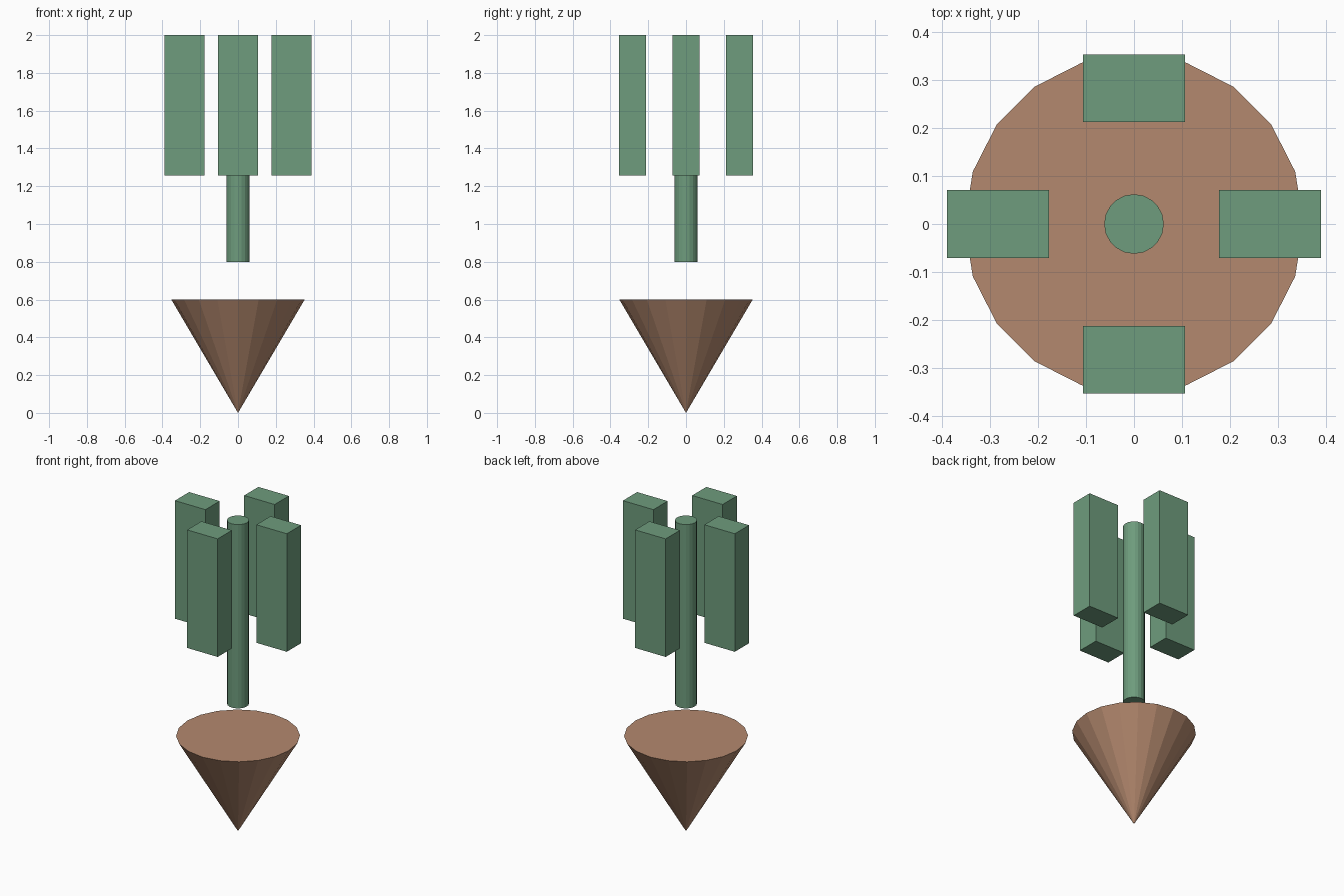
import bpy

if "Cube" in bpy.data.objects:
    bpy.data.objects.remove(bpy.data.objects["Cube"])


def material(name, rgb):
    mat = bpy.data.materials.new(name)
    mat.diffuse_color = (*rgb, 1.0)
    mat.use_nodes = True
    mat.node_tree.nodes["Principled BSDF"].inputs["Base Color"].default_value = mat.diffuse_color
    return mat


green = material("green", (0.156, 0.332, 0.205))
brown = material("brown", (0.456, 0.250, 0.156))


def finish(name, mat):
    obj = bpy.context.object
    obj.name = name
    obj.data.materials.append(mat)
    return obj


def round_part(name, mat, r_bottom, r_top, z0, z1):
    bpy.ops.mesh.primitive_cone_add(
        vertices=20, radius1=r_bottom, radius2=r_top,
        depth=z1 - z0, location=(0, 0, (z0 + z1) / 2))
    return finish(name, mat)


def block(name, mat, x, y, z0, z1, width, depth):
    bpy.ops.mesh.primitive_cube_add(size=1, location=(x, y, (z0 + z1) / 2))
    bpy.context.object.scale = (width, depth, z1 - z0)
    bpy.ops.object.transform_apply(location=False, rotation=False, scale=True)
    return finish(name, mat)


# Faceted cone base, point down
round_part("base_cone", brown, 0.0, 0.353, 0.0, 0.60)

# Floating central pillar
round_part("pillar", green, 0.062, 0.062, 0.80, 1.955)

# Four upright blocks around the pillar, all wider along x
offset = 0.283
for name, dx, dy in (("right", 1, 0), ("left", -1, 0), ("back", 0, 1), ("front", 0, -1)):
    block(name + "_block", green, dx * offset, dy * offset, 1.258, 2.0, 0.212, 0.141)
